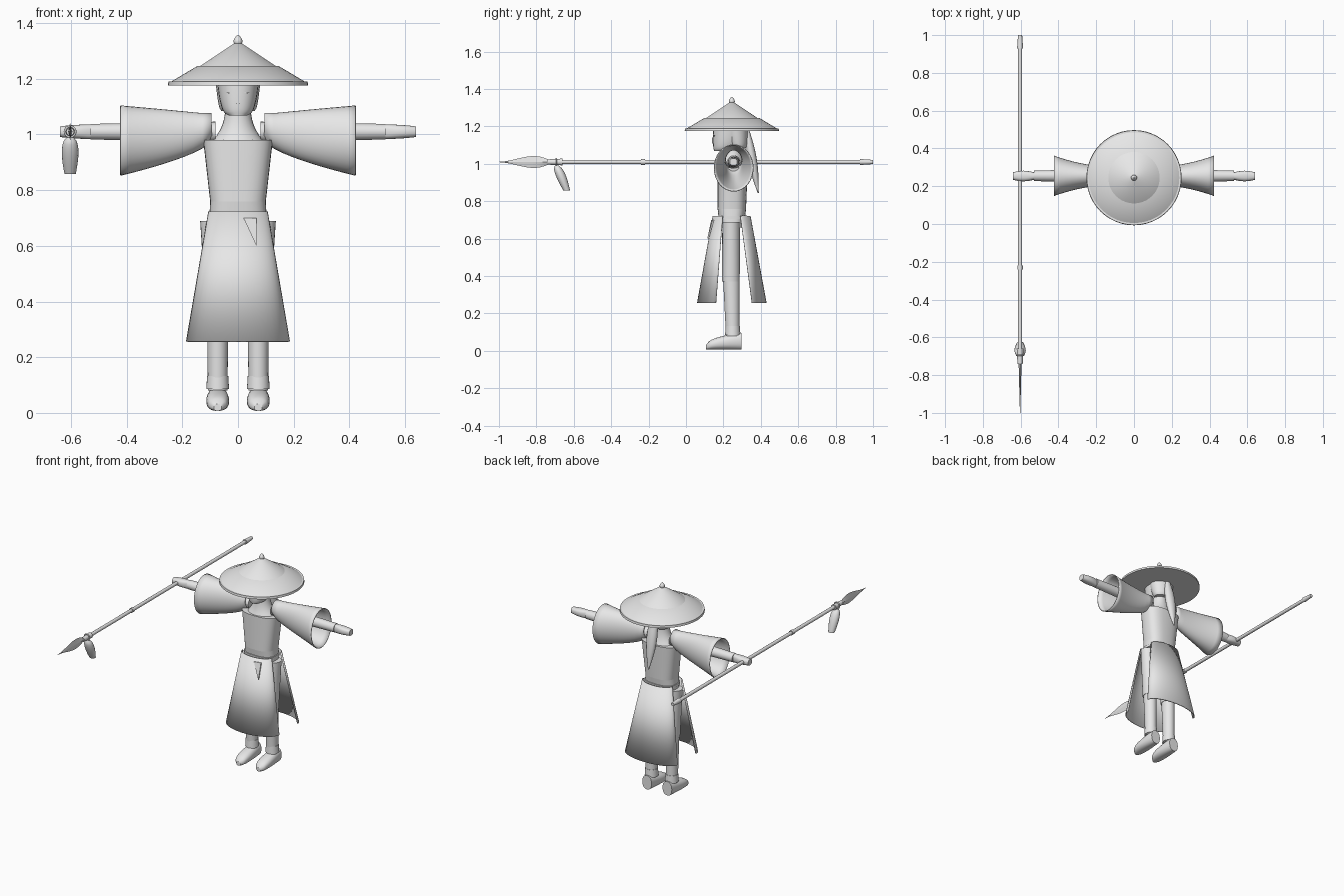
import bpy, bmesh
from math import sin, cos, pi, radians, copysign
from mathutils import Vector

default_cube = bpy.data.objects.get("Cube")
if default_cube:
    bpy.data.objects.remove(default_cube, do_unlink=True)

grey_colour = (0.8, 0.8, 0.8, 1)
plain_grey = bpy.data.materials.new("plain grey")
plain_grey.use_nodes = True
plain_grey.diffuse_color = grey_colour
shader = plain_grey.node_tree.nodes["Principled BSDF"]
shader.inputs["Base Color"].default_value = grey_colour

body_y = 0.25
spear_x, spear_z = -0.603, 1.01


def shade(obj, angle):
    bpy.ops.object.select_all(action="DESELECT")
    obj.select_set(True)
    bpy.context.view_layer.objects.active = obj
    bpy.ops.object.shade_smooth_by_angle(angle=radians(angle))


def finish(name, bm, thickness=0, angle=35):
    bmesh.ops.recalc_face_normals(bm, faces=bm.faces)
    mesh = bpy.data.meshes.new(name)
    bm.to_mesh(mesh)
    bm.free()
    mesh.materials.append(plain_grey)
    obj = bpy.data.objects.new(name, mesh)
    bpy.context.collection.objects.link(obj)
    shade(obj, angle)
    if thickness:
        solidify = obj.modifiers.new("thickness", "SOLIDIFY")
        solidify.thickness = thickness
        solidify.offset = 0


def join_rows(bm, rows, closed):
    for lower, upper in zip(rows, rows[1:]):
        count = len(lower)
        for i in range(count if closed else count - 1):
            j = (i + 1) % count
            bm.faces.new((lower[i], lower[j], upper[j], upper[i]))


def mix(a, b, f):
    return a + (b - a) * f


def between(first, last):
    """A section that blends evenly from one end of a part to the other."""
    return lambda f: [mix(a, b, f) for a, b in zip(first, last)]


def loft(name, axis, start, end, section, steps=10, sides=24,
         square=1, thickness=0, angle=35):
    """section(f) gives centre u, centre v, radius u, radius v along the axis."""
    bm = bmesh.new()
    rows = []
    for step in range(steps + 1):
        f = step / steps
        t = mix(start, end, f)
        cu, cv, ru, rv = section(f)
        row = []
        for i in range(sides):
            turn = 2 * pi * i / sides
            c, s = cos(turn), sin(turn)
            u = cu + ru * copysign(abs(c) ** square, c)
            v = cv + rv * copysign(abs(s) ** square, s)
            point = {"x": (t, u, v), "y": (u, t, v), "z": (u, v, t)}[axis]
            row.append(bm.verts.new(point))
        rows.append(row)
    join_rows(bm, rows, closed=True)
    if not thickness:
        bm.faces.new(rows[0])
        bm.faces.new(rows[-1])
    finish(name, bm, thickness, angle)


def rod(name, axis, start, end, u, v, radius, end_radius, sides=24):
    """A straight round part, tapered if the radii differ."""
    section = between((u, v, radius, radius), (u, v, end_radius, end_radius))
    loft(name, axis, start, end, section, steps=1, sides=sides)


def plate(name, points, depth):
    """A thin flat outline pushed towards the front."""
    bm = bmesh.new()
    face = bm.faces.new([bm.verts.new(point) for point in points])
    new = bmesh.ops.extrude_face_region(bm, geom=[face])["geom"]
    verts = [item for item in new if isinstance(item, bmesh.types.BMVert)]
    bmesh.ops.translate(bm, vec=Vector((0, -depth, 0)), verts=verts)
    finish(name, bm)


def skirt_panel(name, waist, hem, segments=20):
    """Waist and hem are given as height, half width, edge y, middle y."""
    bm = bmesh.new()
    rows = []
    for z, width, edge, middle in (waist, hem):
        turns = [pi * (i / segments - 0.5) for i in range(segments + 1)]
        rows.append([bm.verts.new((width * sin(turn), mix(edge, middle, cos(turn)), z))
                     for turn in turns])
    join_rows(bm, rows, closed=False)
    finish(name, bm, thickness=0.006)


# Hat: rim, two stacked cones and a finial
hat_y = 0.245
rod("hat_rim", "z", 1.176, 1.19, 0, hat_y, 0.252, 0.25, sides=48)
rod("hat_brim", "z", 1.19, 1.246, 0, hat_y, 0.24, 0.146, sides=48)
rod("hat_crown", "z", 1.24, 1.33, 0, hat_y, 0.145, 0.01, sides=48)


def finial_section(f):
    radius = 0.002 + 0.014 * sin(pi * mix(0.2, 1, f))
    return 0, hat_y, radius, radius


loft("hat_finial", "z", 1.32, 1.358, finial_section, sides=12)


# Head with a rounded jaw
def head_section(f):
    swell = (f + 0.01) ** 0.18
    return 0, mix(0.19, 0.235, f ** 0.4), 0.075 * swell, 0.09 * swell


loft("head", "z", 1.068, 1.19, head_section, steps=16, square=0.9)


# Neck flaring into the collar
def neck_section(f):
    flare = (1 - f) ** 3
    return 0, body_y, mix(0.045, 0.09, flare), mix(0.045, 0.07, flare)


loft("neck", "z", 0.98, 1.13, neck_section)


# Hair
def hair_section(f):
    return 0, mix(0.28, 0.265, f), mix(0.06, 0.08, f ** 0.5), mix(0.04, 0.066, f ** 0.5)


def ponytail_section(f):
    width = 0.004 + 0.03 * sin(pi * mix(0.15, 1, f))
    return 0, mix(0.325, 0.386, f), width, width * 0.75


loft("back_hair", "z", 1.085, 1.185, hair_section)
loft("ponytail", "z", 1.18, 0.845, ponytail_section, sides=16)

# Face
nose_y = 0.147
plate("nose", [(-0.006, nose_y, 1.11), (0.006, nose_y, 1.11), (0, nose_y, 1.14)], 0.007)

# Torso in two tapers, with a belt
loft("waist", "z", 0.66, 0.76, between((0, 0.245, 0.105, 0.065), (0, 0.245, 0.1, 0.076)),
     square=0.75, sides=32)
loft("chest", "z", 0.76, 0.98, between((0, 0.245, 0.1, 0.076), (0, body_y, 0.125, 0.08)),
     square=0.75, sides=32)
belt = (0, 0.245, 0.107, 0.078)
loft("belt", "z", 0.705, 0.722, between(belt, belt), steps=1, square=0.75, sides=32)

# Skirt panels, open at the sides
skirt_panel("front_skirt", (0.722, 0.104, 0.197, 0.146), (0.256, 0.184, 0.161, 0.062))
skirt_panel("back_skirt", (0.722, 0.104, 0.29, 0.342), (0.256, 0.184, 0.352, 0.428))
plate("waist_flap", [(0.02, 0.143, 0.7), (0.066, 0.15, 0.7), (0.066, 0.122, 0.6)], 0.008)


# Limb cross-sections shared by both sides
def sleeve_section(f):
    return (0.255, mix(1.03, 0.978, f ** 0.5),
            mix(0.045, 0.104, f * f), mix(0.045, 0.124, f ** 0.7))


def hand_section(f):
    return 0.254, spear_z, 0.02 + 0.008 * sin(pi * f), mix(0.026, 0.019, f * f)


for side, name in ((1, "left"), (-1, "right")):
    # Closed eye
    eye_x = side * 0.032
    plate(name + "_closed_eye", [(eye_x - 0.014, 0.156, 1.152), (eye_x, 0.154, 1.147),
                                 (eye_x + 0.014, 0.156, 1.152), (eye_x, 0.154, 1.15)], 0.008)

    # Flared open sleeve, arm and hand
    loft(name + "_sleeve", "x", side * 0.095, side * 0.423, sleeve_section,
         sides=32, thickness=0.005)
    rod(name + "_arm", "x", side * 0.08, side * 0.53, 0.255, spear_z, 0.036, 0.028)
    loft(name + "_hand", "x", side * 0.53, side * 0.64, hand_section, square=0.8)

    # Leg and ankle cuff
    leg_x = side * 0.073
    loft(name + "_thigh", "z", 0.69, 0.37,
         between((side * 0.08, 0.242, 0.056, 0.048), (leg_x, 0.24, 0.042, 0.047)))
    loft(name + "_shin", "z", 0.37, 0.08,
         between((leg_x, 0.243, 0.039, 0.044), (leg_x, body_y, 0.035, 0.036)))
    rod(name + "_ankle_cuff", "z", 0.085, 0.133, leg_x, body_y, 0.041, 0.038)

    # Shoe with a narrow rounded toe
    def shoe_section(f):
        width = 0.014 + 0.027 * sin(pi * 0.75 * f ** 0.5)
        height = 0.045 * (f + 0.015) ** 0.3
        return leg_x, height + 0.007, width, height

    loft(name + "_shoe", "y", 0.108, 0.298, shoe_section, steps=14, square=0.85)

# Spear
rod("spear_shaft", "y", -0.73, 0.96, spear_x, spear_z, 0.011, 0.011, sides=16)
rod("spear_butt", "y", 0.93, 1, spear_x, spear_z, 0.016, 0.011, sides=16)
rod("spear_ring", "y", -0.24, -0.22, spear_x, spear_z, 0.015, 0.015, sides=16)
rod("spear_collar", "y", -0.74, -0.66, spear_x, spear_z, 0.014, 0.018, sides=16)


def blade_section(f):
    height = 0.001 + 0.031 * sin(pi * 0.9 * f ** 1.6)
    return spear_x, spear_z, 0.001 + 0.007 * f, height


loft("spear_blade", "y", -1, -0.73, blade_section, sides=4, angle=15)


# Tassel hung from a ring
def tassel_section(f):
    radius = 0.012 + 0.018 * sin(pi * 0.85 * f ** 0.6)
    return spear_x, mix(-0.69, -0.638, f), radius, radius * 0.9


loft("tassel", "z", 0.99, 0.858, tassel_section, sides=16)
bpy.ops.mesh.primitive_torus_add(major_radius=0.019, minor_radius=0.004,
                                 major_segments=20, minor_segments=8,
                                 location=(spear_x, -0.695, spear_z),
                                 rotation=(pi / 2, 0, 0))
tassel_ring = bpy.context.object
tassel_ring.name = "tassel_ring"
tassel_ring.data.materials.append(plain_grey)
shade(tassel_ring, 60)
